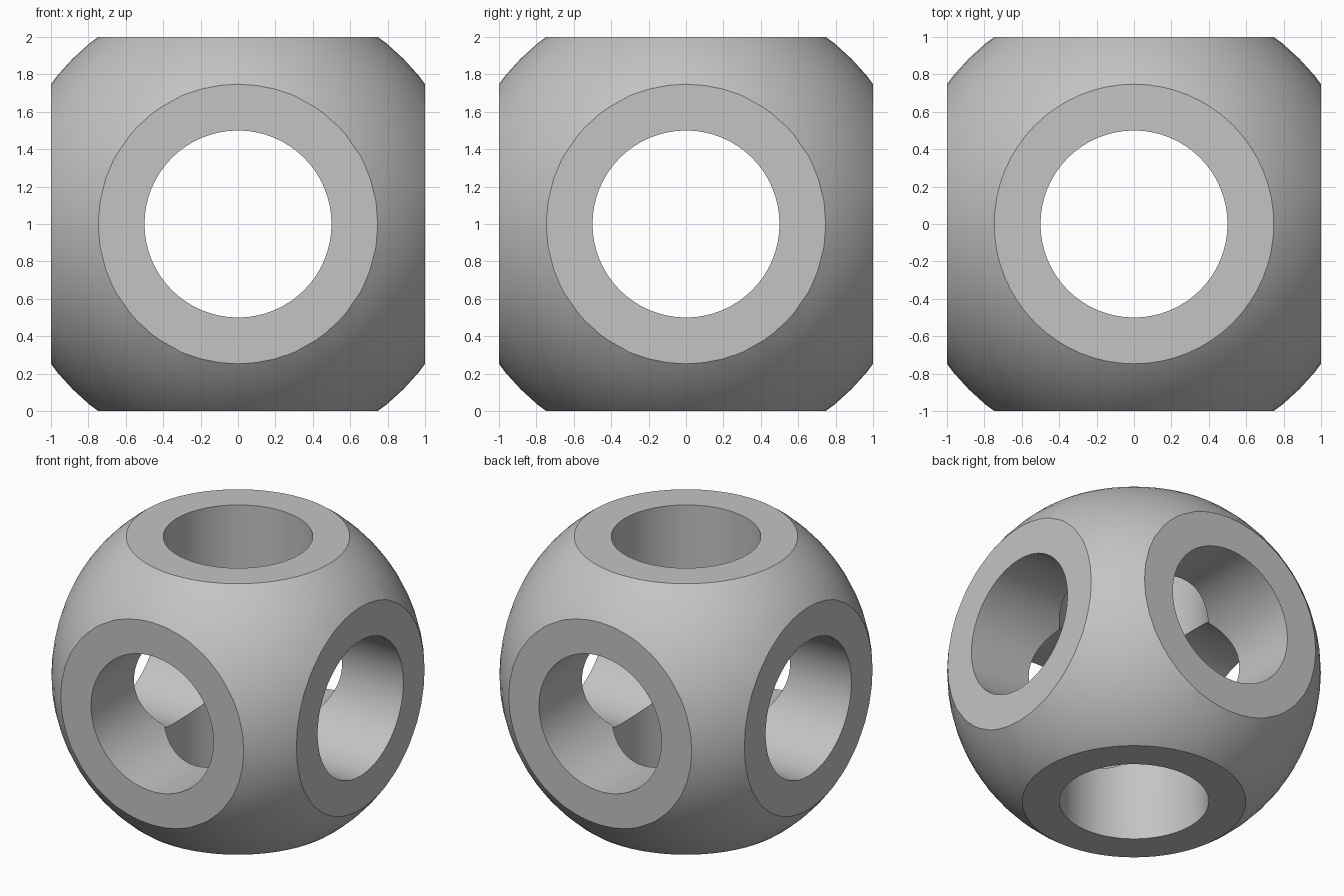
import bpy
import math

if "Cube" in bpy.data.objects:
    bpy.data.objects.remove(bpy.data.objects["Cube"])

grey = bpy.data.materials.new("plain grey")
grey.diffuse_color = (0.55, 0.55, 0.55, 1)
grey.use_nodes = True
grey.node_tree.nodes["Principled BSDF"].inputs["Base Color"].default_value = grey.diffuse_color
CENTRE = (0, 0, 1)


def cut(target, tool, operation):
    """Apply a boolean with the tool, then discard the tool."""
    mod = target.modifiers.new(operation, 'BOOLEAN')
    mod.object, mod.operation, mod.solver = tool, operation, 'EXACT'
    bpy.context.view_layer.objects.active = target
    bpy.ops.object.modifier_apply(modifier=mod.name)
    bpy.data.objects.remove(tool, do_unlink=True)


# Ball that forms the rounded body
bpy.ops.mesh.primitive_uv_sphere_add(segments=64, ring_count=32, radius=1.25, location=CENTRE)
body = bpy.context.object
body.name = "drilled_ball"

# Flatten the six sides
bpy.ops.mesh.primitive_cube_add(size=2, location=CENTRE)
cut(body, bpy.context.object, 'INTERSECT')

# Drill a round hole along each axis
for rotation in ((0, 0, 0), (math.pi / 2, 0, 0), (0, math.pi / 2, 0)):
    bpy.ops.mesh.primitive_cylinder_add(vertices=64, radius=0.5, depth=3,
                                        location=CENTRE, rotation=rotation)
    cut(body, bpy.context.object, 'DIFFERENCE')

# Single colour, smooth curves with crisp rims
body.data.materials.clear()
body.data.materials.append(grey)
bpy.ops.object.select_all(action='DESELECT')
body.select_set(True)
bpy.context.view_layer.objects.active = body
bpy.ops.object.shade_smooth_by_angle(angle=math.radians(30))
